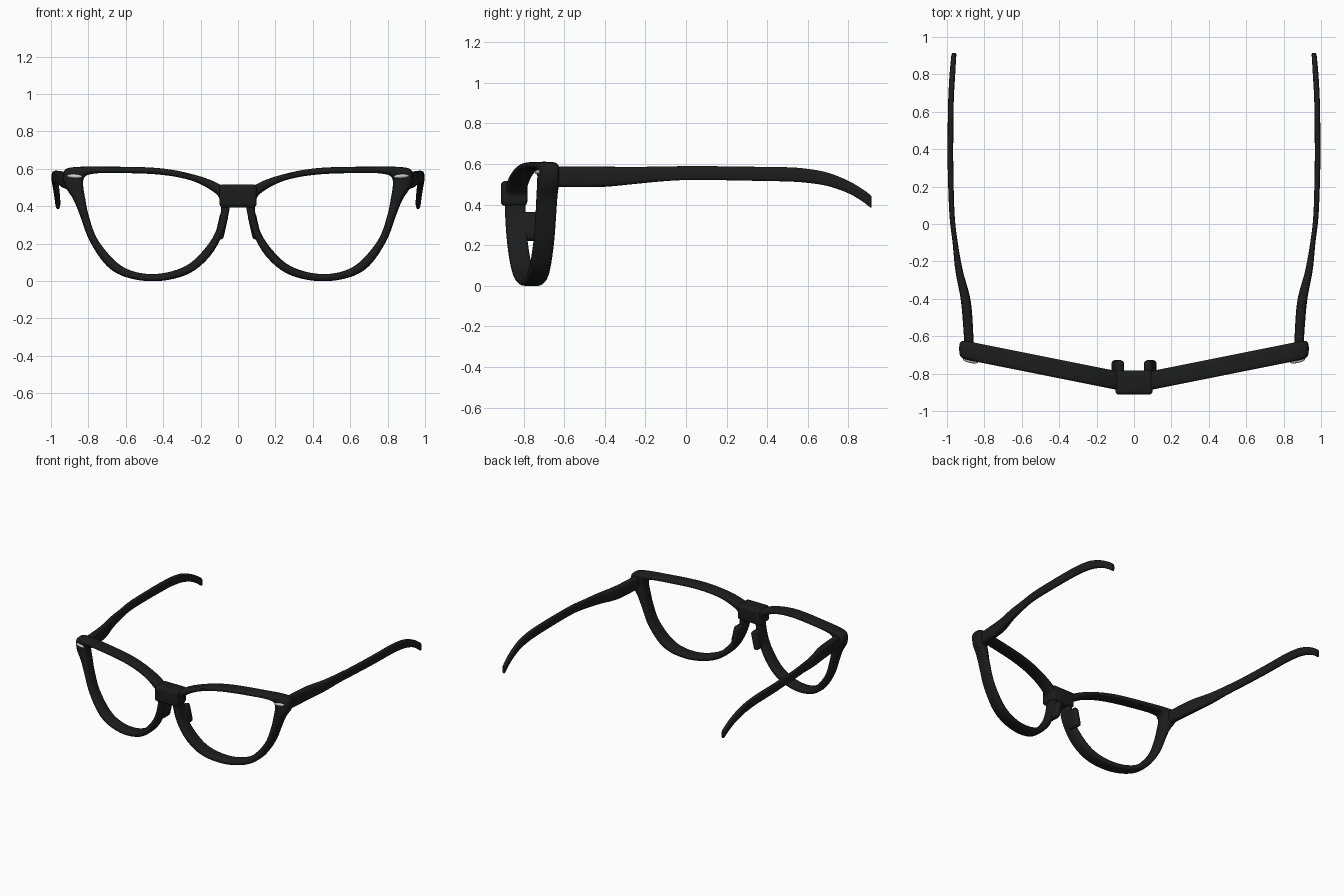
import bpy, bmesh, math
from mathutils import Vector, Euler

if "Cube" in bpy.data.objects:
    bpy.data.objects.remove(bpy.data.objects["Cube"])

def material(name, rgb):
    m = bpy.data.materials.new(name)
    m.diffuse_color = (*rgb, 1)
    m.use_nodes = True
    m.node_tree.nodes["Principled BSDF"].inputs["Base Color"].default_value = m.diffuse_color
    return m

BLACK = material("black_plastic", (0.012, 0.012, 0.012))
SILVER = material("silver_metal", (0.6, 0.6, 0.6))

def finish(name, bm, mat, mirror=True):
    bmesh.ops.recalc_face_normals(bm, faces=bm.faces)
    me = bpy.data.meshes.new(name)
    bm.to_mesh(me)
    bm.free()
    ob = bpy.data.objects.new(name, me)
    bpy.context.collection.objects.link(ob)
    me.materials.append(mat)
    if mirror:
        ob.modifiers.new("mirror", 'MIRROR').use_mirror_merge = False
    bpy.ops.object.select_all(action='DESELECT')
    ob.select_set(True)
    bpy.context.view_layer.objects.active = ob
    bpy.ops.object.shade_smooth_by_angle(angle=math.radians(40))
    return ob

def spline(pts, steps, closed):
    """Catmull-Rom through points of any dimension."""
    n, out = len(pts), []
    get = (lambda i: pts[i % n]) if closed else (lambda i: pts[max(0, min(n - 1, i))])
    for i in range(n if closed else n - 1):
        quad = [get(i + k) for k in (-1, 0, 1, 2)]
        for s in range(steps):
            t = s / steps
            out.append([0.5 * (2*b + (c - a)*t + (2*a - 5*b + 4*c - d)*t*t + (3*b - a - 3*c + d)*t**3)
                        for a, b, c, d in zip(*quad)])
    if not closed:
        out.append(list(pts[-1]))
    return out

def section(n, power):
    """Rounded-square outline in -1..1."""
    f = lambda v: math.copysign(abs(v) ** (2 / power), v)
    return [(f(math.cos(2*math.pi*k/n)), f(math.sin(2*math.pi*k/n))) for k in range(n)]

def loft(rings, closed):
    bm = bmesh.new()
    vs = [[bm.verts.new(p) for p in r] for r in rings]
    m = len(rings[0])
    for i in range(len(vs) if closed else len(vs) - 1):
        a, b = vs[i], vs[(i + 1) % len(vs)]
        for k in range(m):
            bm.faces.new((a[k], a[(k+1) % m], b[(k+1) % m], b[k]))
    if not closed:
        bm.faces.new(vs[0])
        bm.faces.new(vs[-1])
    return bm

def rounded_box(center, size, bevel, rot=(0, 0, 0)):
    bm = bmesh.new()
    bmesh.ops.create_cube(bm, size=1)
    bmesh.ops.scale(bm, vec=size, verts=bm.verts)
    bmesh.ops.bevel(bm, geom=bm.edges[:], offset=bevel, segments=4, profile=0.5, affect='EDGES')
    bmesh.ops.rotate(bm, matrix=Euler(rot).to_matrix(), verts=bm.verts)
    bmesh.ops.translate(bm, vec=center, verts=bm.verts)
    return bm

# Lens rims: inner x, z and outer x, z around the opening
rim = [(.126, .473, .090, .512), (.094, .42, .045, .45), (.094, .356, .048, .37),
       (.126, .249, .078, .262), (.195, .152, .140, .145), (.275, .083, .240, .052),
       (.382, .045, .360, .008), (.49, .038, .495, .0), (.596, .065, .625, .03),
       (.676, .126, .715, .095), (.757, .233, .797, .222), (.80, .356, .845, .35),
       (.818, .445, .880, .435), (.828, .515, .926, .51), (.822, .552, .932, .58),
       (.79, .57, .890, .607), (.70, .577, .720, .611), (.436, .57, .430, .604),
       (.25, .537, .230, .567)]
rings = []
for ix, iz, ox, oz in spline(rim, 6, True):
    ring = []
    for u, v in section(20, 3.5):
        t = (u + 1) / 2
        x = ix + (ox - ix) * t
        ring.append((x, -.855 + .2 * x + .05 * v, iz + (oz - iz) * t))
    rings.append(ring)
finish("lens_rims", loft(rings, True), BLACK)

# Temples: y, centre x, half width, top z, bottom z
temple = [(-.67, .882, .024, .588, .488), (-.55, .887, .026, .588, .486), (-.4, .901, .026, .587, .488),
          (-.25, .935, .020, .586, .502), (-.1, .956, .014, .588, .516), (.05, .973, .014, .590, .522),
          (.3, .981, .015, .587, .518), (.5, .981, .015, .584, .514), (.6, .980, .015, .576, .507),
          (.7, .977, .015, .557, .491), (.8, .971, .015, .517, .456), (.87, .966, .014, .476, .415),
          (.905, .963, .013, .450, .388), (.915, .962, .009, .440, .386)]
rings = []
for y, cx, w, top, low in spline(temple, 5, False):
    rings.append([(cx + w * u, y, (top + low) / 2 + (top - low) / 2 * v) for u, v in section(20, 3.2)])
finish("temples", loft(rings, False), BLACK)

# Bridge between the rims
finish("bridge", rounded_box((0, -.847, .455), (.20, .13, .122), .02), BLACK, mirror=False)

# Nose pads behind the rims
finish("nose_pads", rounded_box((.087, -.78, .293), (.046, .105, .145), .021, (0, -.22, 0)), BLACK)

# Oval metal studs on the front corners
bm = bmesh.new()
bmesh.ops.create_uvsphere(bm, u_segments=24, v_segments=12, radius=1)
bmesh.ops.scale(bm, vec=(.042, .012, .011), verts=bm.verts)
bmesh.ops.rotate(bm, matrix=Euler((0, -.05, math.atan(.2))).to_matrix(), verts=bm.verts)
bmesh.ops.translate(bm, vec=(.874, -.731, .56), verts=bm.verts)
finish("corner_studs", bm, SILVER)
